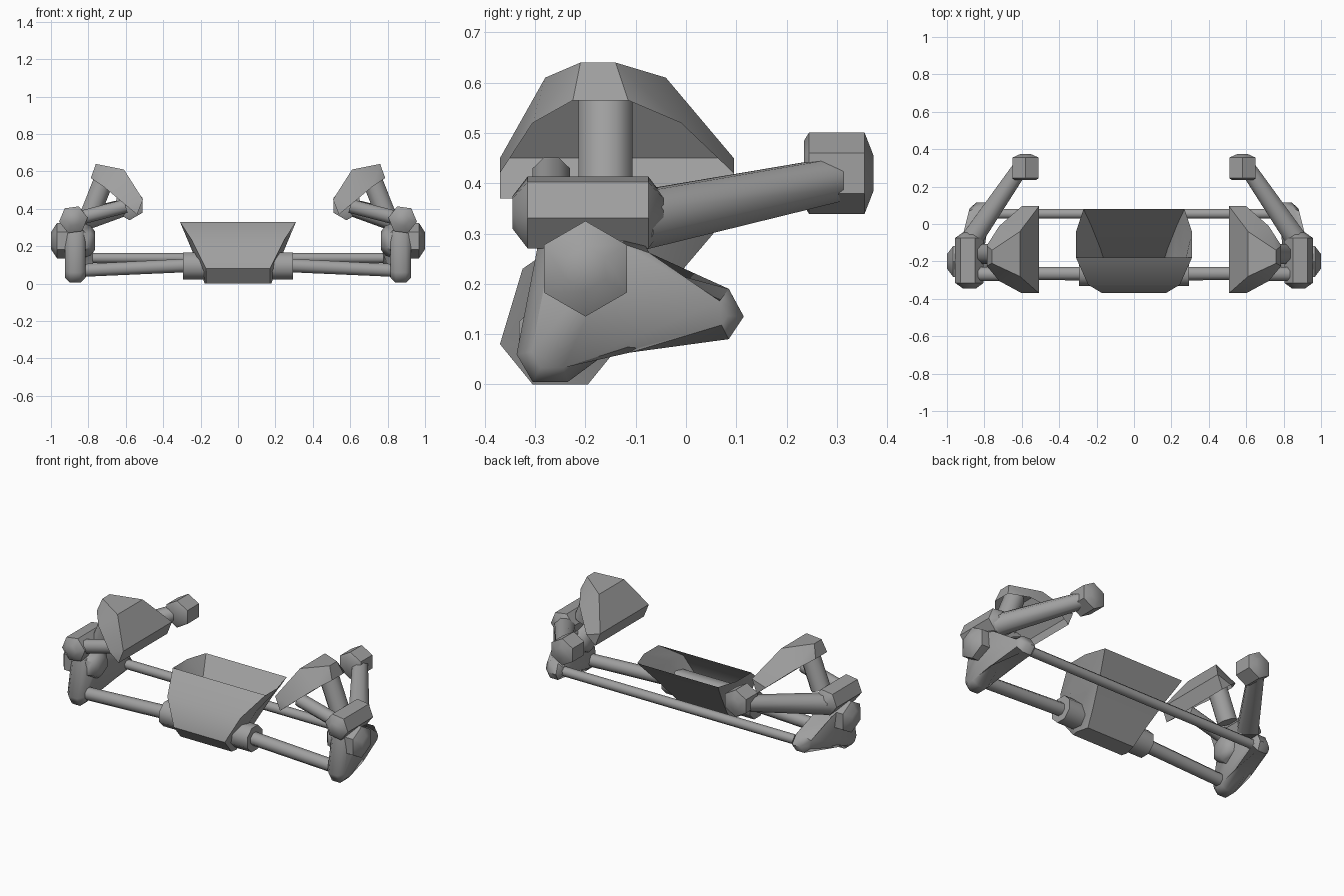
import bpy, bmesh, math
from mathutils import Vector

cube = bpy.data.objects.get("Cube")
if cube:
    bpy.data.objects.remove(cube, do_unlink=True)

grey = bpy.data.materials.new("plain grey")
grey.use_nodes = True
COL = (0.35, 0.35, 0.35, 1)
grey.diffuse_color = COL
grey.node_tree.nodes["Principled BSDF"].inputs["Base Color"].default_value = COL

made = []


def finish(bm, name, angle=50):
    bmesh.ops.recalc_face_normals(bm, faces=bm.faces[:])
    me = bpy.data.meshes.new(name)
    bm.to_mesh(me)
    bm.free()
    me.materials.append(grey)
    ob = bpy.data.objects.new(name, me)
    bpy.context.collection.objects.link(ob)
    made.append((ob, angle))
    return ob


def bridge(bm, a, b):
    n = len(a)
    for i in range(n):
        bm.faces.new((a[i], a[(i + 1) % n], b[(i + 1) % n], b[i]))


def limb(name, p0, p1, rings, n=8, roll=22.5, side=1):
    """Faceted tube from p0 to p1; rings are (fraction along, radius)."""
    p0, p1 = Vector(p0), Vector(p1)
    q = (p1 - p0).to_track_quat('Z', 'Y')
    bm = bmesh.new()
    loops = []
    for t, r in rings:
        c = p0.lerp(p1, t)
        loop = []
        for i in range(n):
            a = math.radians(roll) + math.tau * i / n
            v = c + q @ Vector((r * math.cos(a), r * math.sin(a), 0))
            loop.append(bm.verts.new((v.x * side, v.y, v.z)))
        loops.append(loop)
    for a, b in zip(loops, loops[1:]):
        bridge(bm, a, b)
    bm.faces.new(loops[0])
    bm.faces.new(loops[-1])
    return finish(bm, name)


# Open centre bucket: (z, front x/y, side x/y, back x/y) per level
bm = bmesh.new()
levels = [
    (0.00, (.17, -.305), (.178, -.27), (.16, -.195)),
    (0.08, (.17, -.37), (.205, -.30), (.18, -.13)),
    (0.23, (.245, -.325), (.268, -.21), (.23, -.005)),
    (0.33, (.31, -.18), (.31, -.04), (.27, .08)),
]
loops = []
for z, *pts in levels:
    ring = pts + [(-x, y) for x, y in reversed(pts)]
    loops.append([bm.verts.new((x, y, z)) for x, y in ring])
for a, b in zip(loops, loops[1:]):
    bridge(bm, a, b)
bm.faces.new(loops[0])
finish(bm, "bucket", 40)

# Cross members
limb("front_sleeve", (-.295, -.26, .095), (.295, -.26, .095), [(0, .078), (1, .078)])
limb("rear_rod", (-.84, .055, .137), (.84, .055, .137), [(0, .028), (1, .028)])


def bracket(name, s):
    """Flat two-legged side bracket, with the rear leg leaning inward."""
    outline = [(-.29, .30), (-.337, .06), (-.305, .005), (-.235, .005), (-.12, .09),
               (.085, .09), (.115, .135), (.085, .19), (-.1, .24), (-.1, .31)]
    bm = bmesh.new()
    loops = []
    for half in (-.055, .055):
        loops.append([bm.verts.new((s * (.87 + half - .25 * max(0, y + .1)), y, z))
                      for y, z in outline])
    bridge(bm, *loops)
    caps = [bm.faces.new(l) for l in loops]
    rim = list({e for f in caps for e in f.edges})
    bmesh.ops.bevel(bm, geom=rim, offset=.028, segments=1, affect='EDGES')
    finish(bm, name)


def guard(name, s):
    """Open-bottomed faceted shoulder shell."""
    top = [(.76, -.21, -.14, .64), (.61, -.28, -.04, .61), (.508, -.37, .095, .45)]
    rim = [(.787, -.225, -.115, .565), (.72, -.305, -.01, .52),
           (.60, -.37, .095, .42), (.54, -.37, .095, .37)]
    bm = bmesh.new()

    def pair(x, ya, yb, z):
        return [bm.verts.new((s * x, ya, z)), bm.verts.new((s * x, yb, z))]
    A, B, C = (pair(*p) for p in top)
    D, E, F, G = (pair(*p) for p in rim)
    for p, q in ((A, B), (B, C), (C, G), (D, A)):
        bm.faces.new((p[0], p[1], q[1], q[0]))
    for i in (0, 1):
        bm.faces.new((A[i], D[i], E[i]))
        bm.faces.new((A[i], E[i], B[i]))
        bm.faces.new((B[i], E[i], F[i]))
        bm.faces.new((B[i], F[i], C[i]))
        bm.faces.new((C[i], F[i], G[i]))
    finish(bm, name, 30)


for s, n in ((1, "left_"), (-1, "right_")):
    bracket(n + "bracket", s)
    guard(n + "shoulder_guard", s)
    limb(n + "front_rod", (.28, -.265, .097), (.85, -.265, .07),
         [(0, .039), (1, .037)], side=s)
    # Outer hub with a domed cap
    limb(n + "hub", (.765, -.2, .23), (1.0, -.2, .23),
         [(0, .05), (.1, .08), (.3, .095), (.86, .095), (1, .045)], 6, 90, s)
    # Upper joint lying front to back
    limb(n + "upper_joint", (.88, -.345, .342), (.88, -.045, .342),
         [(0, .035), (.1, .077), (.9, .077), (1, .035)], 6, 8, s)
    # Struts carrying the shoulder guard
    limb(n + "guard_post", (.79, -.16, .37), (.705, -.16, .585),
         [(0, .058), (1, .058)], side=s)
    limb(n + "guard_strut", (.87, -.268, .345), (.60, -.268, .415),
         [(0, .04), (1, .04)], side=s)
    # Rear arm with its blunt tip
    limb(n + "rear_arm", (.88, -.10, .325), (.60, .31, .41),
         [(0, .062), (1, .046)], side=s)
    limb(n + "arm_tip", (.58, .235, .42), (.58, .373, .42),
         [(0, .065), (.07, .081), (.87, .081), (1, .035)], 6, 90, s)

# Smooth shading with kept creases
for ob, angle in made:
    bpy.ops.object.select_all(action='DESELECT')
    ob.select_set(True)
    bpy.context.view_layer.objects.active = ob
    bpy.ops.object.shade_smooth_by_angle(angle=math.radians(angle))
